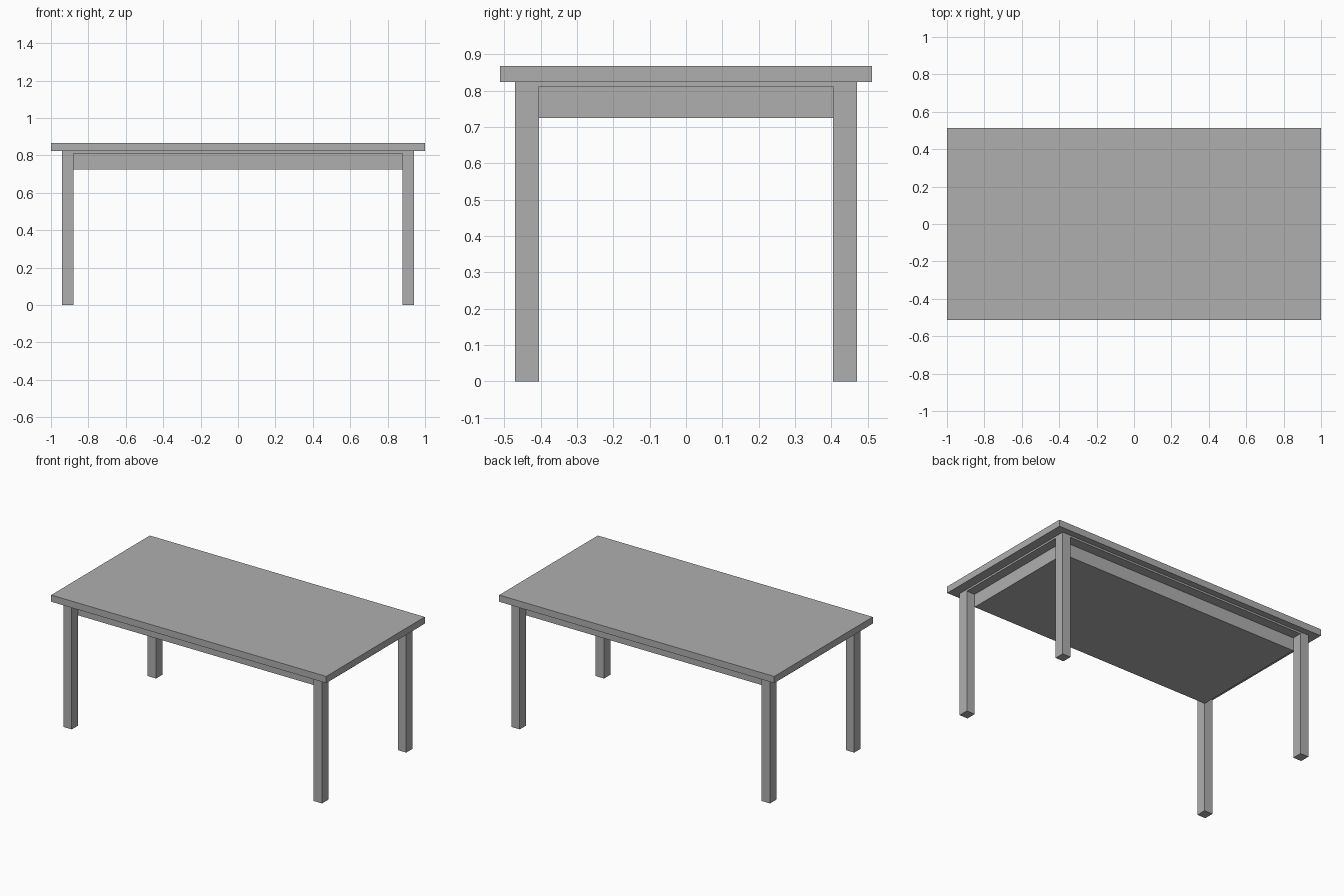
import bpy
import bmesh
from math import radians

cube = bpy.data.objects.get("Cube")
if cube:
    bpy.data.objects.remove(cube, do_unlink=True)

grey = bpy.data.materials.new("plain grey")
grey.use_nodes = True
colour = (0.43, 0.43, 0.43, 1)
grey.diffuse_color = colour
grey.node_tree.nodes["Principled BSDF"].inputs["Base Color"].default_value = colour

# Half sizes to the inner and outer leg faces, and the heights of each layer
IN_X, OUT_X = 0.88, 0.94
IN_Y, OUT_Y = 0.405, 0.47
APRON_Z, RAIL_Z, TOP_Z, HEIGHT = 0.725, 0.811, 0.823, 0.867


def add_object(name, bm):
    bmesh.ops.recalc_face_normals(bm, faces=bm.faces)
    mesh = bpy.data.meshes.new(name)
    bm.to_mesh(mesh)
    bm.free()
    mesh.materials.append(grey)
    obj = bpy.data.objects.new(name, mesh)
    bpy.context.collection.objects.link(obj)
    return obj


def add_box(name, half_x, half_y, low, high):
    bm = bmesh.new()
    bmesh.ops.create_cube(bm, size=1)
    for v in bm.verts:
        v.co.x *= 2 * half_x
        v.co.y *= 2 * half_y
        v.co.z = low if v.co.z < 0 else high
    return add_object(name, bm)


def extrude(bm, faces, dz):
    new = bmesh.ops.extrude_face_region(bm, geom=faces)["geom"]
    verts = [g for g in new if isinstance(g, bmesh.types.BMVert)]
    bmesh.ops.translate(bm, verts=verts, vec=(0, 0, dz))


# Tabletop and the solid apron block inside the legs
add_box("tabletop", 1.0, 0.512, TOP_Z, HEIGHT)
add_box("apron", IN_X, IN_Y, APRON_Z, RAIL_Z)

# Thin under-plate and four legs in one piece, legs pulled from its corners
bm = bmesh.new()
xs = (-OUT_X, -IN_X, IN_X, OUT_X)
ys = (-OUT_Y, -IN_Y, IN_Y, OUT_Y)
grid = [[bm.verts.new((x, y, TOP_Z)) for y in ys] for x in xs]
for i in range(3):
    for j in range(3):
        bm.faces.new((grid[i][j], grid[i + 1][j], grid[i + 1][j + 1], grid[i][j + 1]))
extrude(bm, bm.faces[:], RAIL_Z - TOP_Z)
bm.normal_update()
corners = []
for f in bm.faces:
    c = f.calc_center_median()
    if abs(f.normal.z) > 0.5 and c.z < RAIL_Z + 0.001 and abs(c.x) > IN_X and abs(c.y) > IN_Y:
        corners.append(f)
for f in corners:
    extrude(bm, [f], -RAIL_Z)
bmesh.ops.delete(bm, geom=[f for f in corners if f.is_valid], context="FACES_ONLY")
bmesh.ops.recalc_face_normals(bm, faces=bm.faces)
bmesh.ops.dissolve_limit(bm, angle_limit=radians(1), verts=bm.verts, edges=bm.edges)
add_object("leg_frame", bm)
